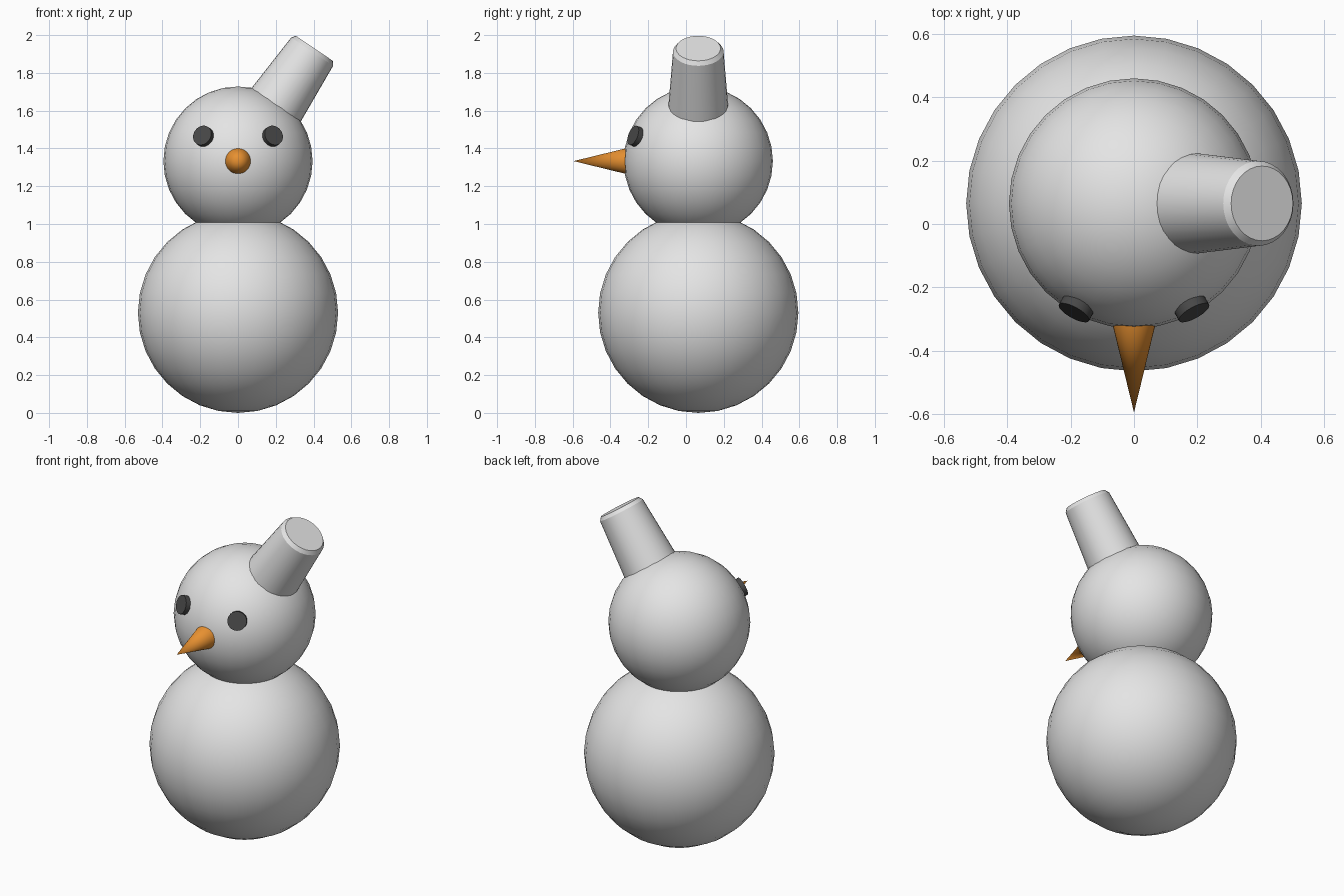
import bpy, bmesh, math
from mathutils import Vector, Matrix

if "Cube" in bpy.data.objects:
    bpy.data.objects.remove(bpy.data.objects["Cube"])


def material(name, rgb):
    m = bpy.data.materials.new(name)
    m.diffuse_color = (*rgb, 1)
    m.use_nodes = True
    m.node_tree.nodes["Principled BSDF"].inputs["Base Color"].default_value = m.diffuse_color
    return m


SNOW = material("pale_grey", (0.78, 0.78, 0.78))
COAL = material("charcoal", (0.065, 0.065, 0.065))
ORANGE = material("carrot_orange", (0.8, 0.28, 0.03))

CY = 0.065                          # depth of the body axis
HEAD = Vector((0, CY, 1.333))       # head centre


def finish(bm, name, mat, angle):
    me = bpy.data.meshes.new(name)
    bmesh.ops.recalc_face_normals(bm, faces=bm.faces)
    bm.to_mesh(me)
    bm.free()
    me.materials.append(mat)
    ob = bpy.data.objects.new(name, me)
    bpy.context.collection.objects.link(ob)
    bpy.ops.object.select_all(action='DESELECT')
    ob.select_set(True)
    bpy.context.view_layer.objects.active = ob
    bpy.ops.object.shade_smooth_by_angle(angle=math.radians(angle))
    return ob


def ball(name, centre, radius):
    bm = bmesh.new()
    bmesh.ops.create_uvsphere(bm, u_segments=32, v_segments=16, radius=radius,
                              matrix=Matrix.Translation(centre))
    return finish(bm, name, SNOW, 40)


def turned(name, origin, direction, profile, mat, n=32):
    """Capped solid of rings (radius, distance along the direction)."""
    bm = bmesh.new()
    rot = Vector(direction).to_track_quat('Z', 'Y')
    rings = []
    for r, t in profile:
        count = n if r > 0 else 1
        rings.append([bm.verts.new(origin + rot @ Vector((
            r * math.cos(2 * math.pi * i / n), r * math.sin(2 * math.pi * i / n), t)))
            for i in range(count)])
    for a, b in zip(rings, rings[1:]):
        for i in range(n):
            j = (i + 1) % n
            bm.faces.new((a[i], a[j], b[0]) if len(b) == 1 else (a[i], a[j], b[j], b[i]))
    for ring in (rings[0], rings[-1]):
        if len(ring) > 1:
            bm.faces.new(ring)
    return finish(bm, name, mat, 30)


# Body and head
ball("body", Vector((0, CY, 0.53)), 0.53)
ball("head", HEAD, 0.395)

# Tilted hat with chamfered rim
turned("hat", HEAD, (0.561, 0, 0.828),
       [(0.162, 0.30), (0.134, 0.70), (0.118, 0.721)], SNOW)

# Carrot nose
turned("nose", Vector((0, 0, HEAD.z)), (0, -1, 0),
       [(0.072, 0.30), (0.0, 0.595)], ORANGE)

# Button eyes lying on the head surface
for side, x in (("left", -0.455), ("right", 0.455)):
    turned(side + "_eye", HEAD, (x, -0.828, 0.328),
           [(0.054, 0.384), (0.054, 0.417)], COAL)
